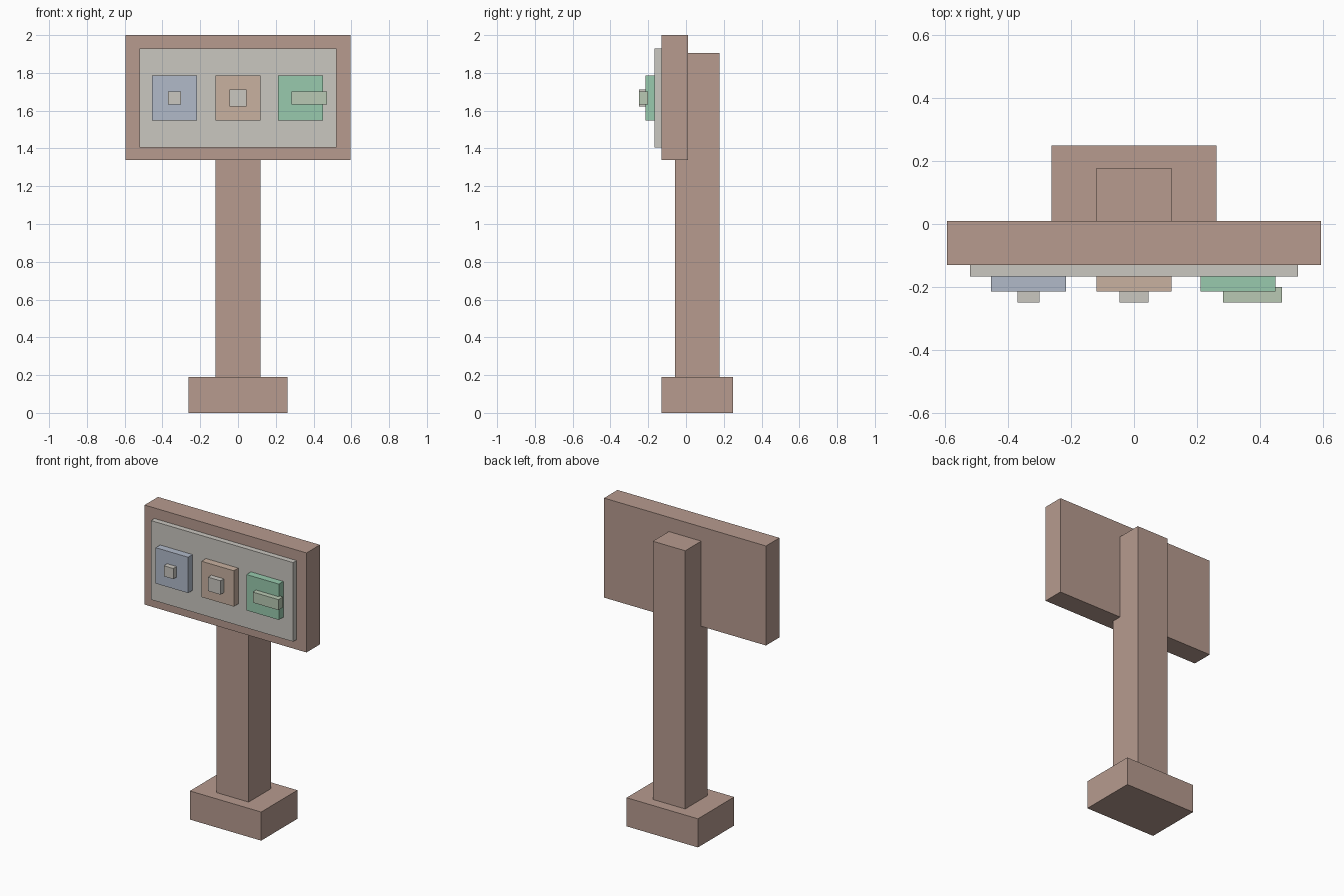
import bpy
import bmesh
from mathutils import Vector

cube = bpy.data.objects.get("Cube")
if cube:
    bpy.data.objects.remove(cube, do_unlink=True)


def linear(c):
    c /= 255
    return c / 12.92 if c <= 0.04045 else ((c + 0.055) / 1.055) ** 2.4


def material(name, *rgb):
    mat = bpy.data.materials.new(name)
    mat.use_nodes = True
    colour = [linear(c) for c in rgb] + [1]
    mat.diffuse_color = colour
    mat.node_tree.nodes["Principled BSDF"].inputs["Base Color"].default_value = colour
    return mat


def box(name, mat, x, y, z):
    """Box spanning the given (min, max) range on each axis."""
    bm = bmesh.new()
    bmesh.ops.create_cube(bm, size=1)
    spans = (x, y, z)
    bmesh.ops.scale(bm, verts=bm.verts, vec=Vector([b - a for a, b in spans]))
    bmesh.ops.translate(bm, verts=bm.verts, vec=Vector([(a + b) / 2 for a, b in spans]))
    mesh = bpy.data.meshes.new(name)
    bm.to_mesh(mesh)
    bm.free()
    mesh.materials.append(mat)
    obj = bpy.data.objects.new(name, mesh)
    bpy.context.collection.objects.link(obj)
    return obj


def around(centre, half):
    return centre - half, centre + half


brown = material("dusty brown", 183, 155, 143)
grey = material("warm grey", 202, 199, 192)
blue = material("pale blue", 177, 186, 201)
tan = material("pale tan", 200, 177, 160)
green = material("mint green", 152, 202, 174)
sage = material("sage green", 185, 201, 179)

# Stand
box("base", brown, around(0, 0.262), (-0.131, 0.249), (0, 0.19))
box("post", brown, around(0, 0.119), (-0.058, 0.178), (0.19, 1.905))

# Sign board and raised panel
box("board", brown, around(0, 0.595), (-0.131, 0.01), (1.339, 2.0))
box("panel", grey, around(0, 0.522), (-0.167, -0.131), (1.405, 1.93))

# Square buttons, each with a small knob: knob centre, half width, half height
buttons = [
    ("right", blue, -0.336, grey, -0.336, 0.035, 0.035),
    ("middle", tan, 0, grey, 0, 0.046, 0.046),
    ("left", green, 0.331, sage, 0.377, 0.094, 0.035),
]
for side, mat, x, knob_mat, knob_x, half_w, half_h in buttons:
    box(side + "_button", mat, around(x, 0.119), (-0.214, -0.167), around(1.667, 0.119))
    box(side + "_knob", knob_mat, around(knob_x, half_w), (-0.249, -0.201), around(1.667, half_h))
